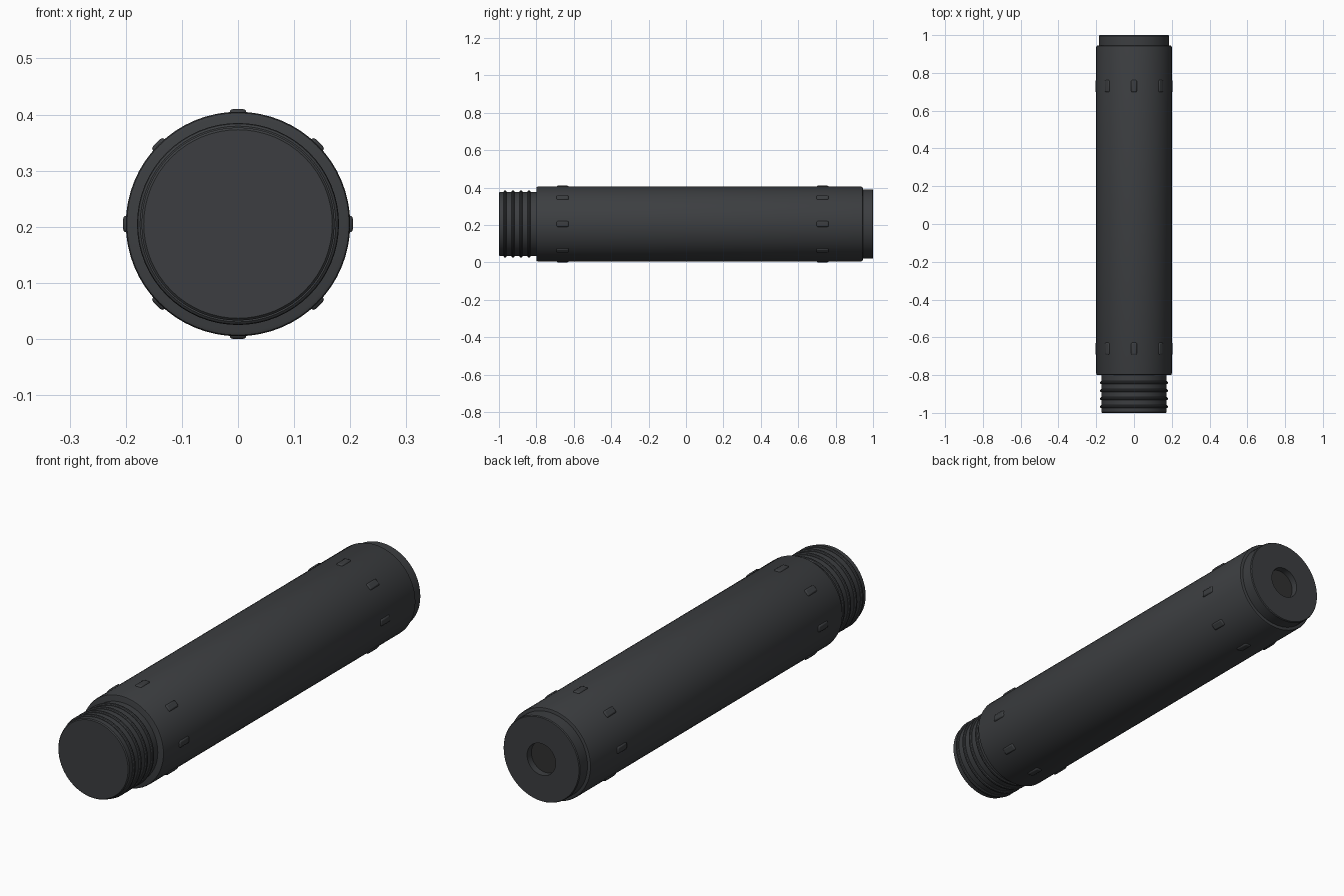
import bpy, math
from mathutils import Matrix, Vector

if "Cube" in bpy.data.objects:
    bpy.data.objects.remove(bpy.data.objects["Cube"])

CZ = 0.205  # height of the tube axis


def material(name, rgb):
    m = bpy.data.materials.new(name)
    m.diffuse_color = (*rgb, 1)
    m.use_nodes = True
    m.node_tree.nodes["Principled BSDF"].inputs["Base Color"].default_value = m.diffuse_color
    return m


dark = material("dark_grey", (0.045, 0.048, 0.052))
bore_dark = material("bore_grey", (0.03, 0.03, 0.03))


def finish(ob, mat):
    ob.data.materials.append(mat)
    bpy.ops.object.select_all(action='DESELECT')
    ob.select_set(True)
    bpy.context.view_layer.objects.active = ob
    bpy.ops.object.shade_smooth_by_angle(angle=math.radians(35))
    return ob


def lathe(name, profile, mat, n=64):
    """Spin (radius, y) points round the y axis; both ends are capped."""
    verts, faces = [], []
    for r, y in profile:
        for i in range(n):
            a = 2 * math.pi * i / n
            verts.append((r * math.cos(a), y, CZ + r * math.sin(a)))
    for k in range(len(profile) - 1):
        for i in range(n):
            j = (i + 1) % n
            faces.append((k*n + i, (k+1)*n + i, (k+1)*n + j, k*n + j))
    faces.append(tuple(range(n)))
    last = (len(profile) - 1) * n
    faces.append(tuple(last + i for i in reversed(range(n))))
    me = bpy.data.meshes.new(name)
    me.from_pydata(verts, [], faces)
    ob = bpy.data.objects.new(name, me)
    bpy.context.collection.objects.link(ob)
    return finish(ob, mat)


# Main tube with softened rims
lathe("body_tube", [(0.192, -0.8), (0.198, -0.798), (0.2, -0.792),
                    (0.2, 0.937), (0.198, 0.943), (0.192, 0.945)], dark)

# Rear end cap with a shallow round bore
lathe("end_cap", [(0.185, 0.93), (0.185, 0.996), (0.182, 1.0),
                  (0.069, 1.0), (0.069, 0.97)], dark)
lathe("bore_floor", [(0.068, 0.962), (0.068, 0.971)], bore_dark)

# Front threaded neck
lathe("neck", [(0.168, -1.0), (0.172, -0.996), (0.172, -0.79)], dark)
for k in range(4):
    bpy.ops.mesh.primitive_torus_add(
        major_radius=0.172, minor_radius=0.008, major_segments=64,
        minor_segments=10, location=(0, -0.967 + 0.0425 * k, CZ),
        rotation=(math.pi / 2, 0, 0))
    ring = bpy.context.object
    ring.name = f"thread_ring_{k + 1}"
    finish(ring, dark)

# Two rings of eight grip studs
for row, y in (("front", -0.66), ("rear", 0.73)):
    for i in range(8):
        a = i * math.pi / 4
        bpy.ops.mesh.primitive_cube_add(size=1)
        stud = bpy.context.object
        stud.name = f"{row}_stud_{i + 1}"
        stud.data.transform(Matrix.Diagonal((0.03, 0.064, 0.03, 1)))
        stud.location = Vector((math.sin(a) * 0.19, y, CZ + math.cos(a) * 0.19))
        stud.rotation_euler = (0, a, 0)
        bev = stud.modifiers.new("soft_edges", 'BEVEL')
        bev.width = 0.006
        bev.segments = 2
        finish(stud, dark)
